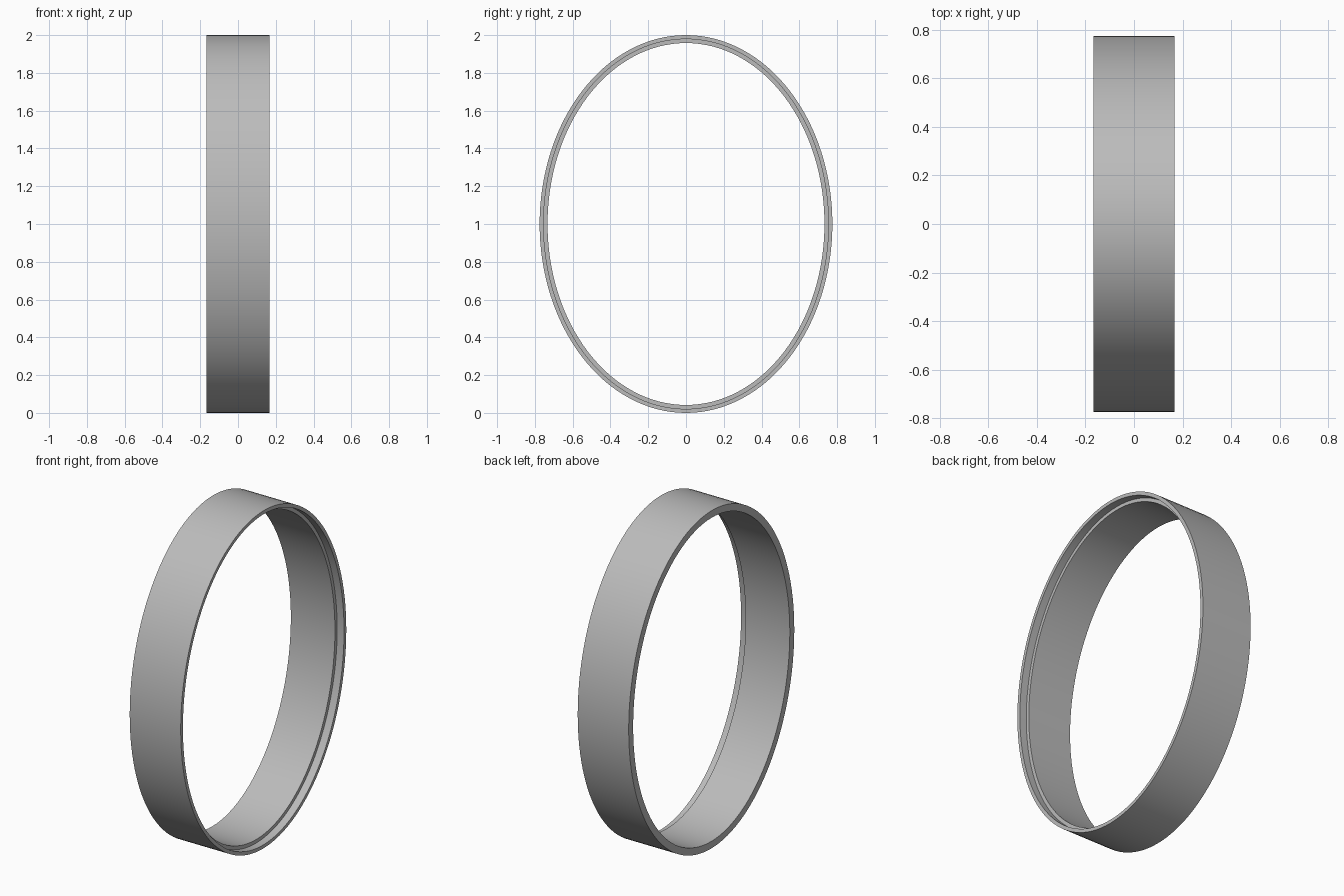
import bpy
import bmesh
import math

cube = bpy.data.objects.get("Cube")
if cube:
    bpy.data.objects.remove(cube, do_unlink=True)

# Plain grey material
grey = bpy.data.materials.new("plain grey")
grey.use_nodes = True
colour = (0.5, 0.5, 0.5, 1)
grey.diffuse_color = colour
grey.node_tree.nodes["Principled BSDF"].inputs["Base Color"].default_value = colour

SEGMENTS = 128
HALF_Y, HALF_Z = 0.775, 1.0
HALF_WIDTH = 0.167
WALL, LIP, STEP = 0.042, 0.021, 0.045

# Wall cross-section: (x, inset from the outer ellipse), with a rebate on +x
section = [
    (-HALF_WIDTH, 0),
    (HALF_WIDTH, 0),
    (HALF_WIDTH, LIP),
    (HALF_WIDTH - STEP, LIP),
    (HALF_WIDTH - STEP, WALL),
    (-HALF_WIDTH, WALL),
]

# Sweep the section round the ellipse
bm = bmesh.new()
loops = []
for x, inset in section:
    loop = []
    for i in range(SEGMENTS):
        a = math.tau * i / SEGMENTS
        y = (HALF_Y - inset) * math.cos(a)
        z = HALF_Z + (HALF_Z - inset) * math.sin(a)
        loop.append(bm.verts.new((x, y, z)))
    loops.append(loop)
for k, loop in enumerate(loops):
    after = loops[(k + 1) % len(loops)]
    for i in range(SEGMENTS):
        j = (i + 1) % SEGMENTS
        bm.faces.new((loop[i], loop[j], after[j], after[i]))
bmesh.ops.recalc_face_normals(bm, faces=bm.faces)

mesh = bpy.data.meshes.new("oval_ring")
bm.to_mesh(mesh)
bm.free()
mesh.materials.append(grey)
ring = bpy.data.objects.new("oval_ring", mesh)
bpy.context.collection.objects.link(ring)

# Smooth round the oval, crisp at the rims
bpy.context.view_layer.objects.active = ring
ring.select_set(True)
bpy.ops.object.shade_smooth_by_angle(angle=math.radians(30))
